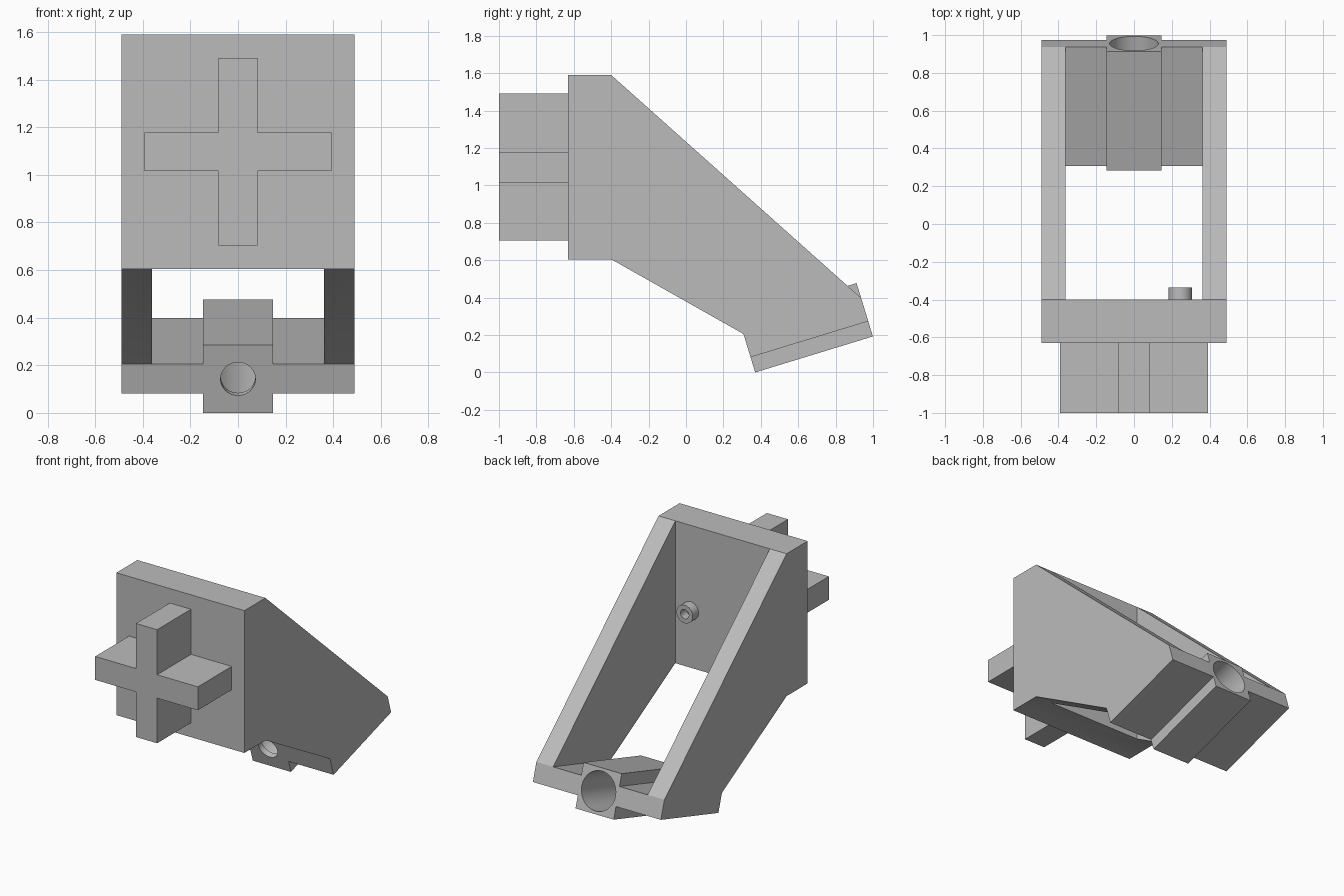
import bpy
import bmesh
from math import cos, sin, pi, radians
from mathutils import Vector

cube = bpy.data.objects.get("Cube")
if cube:
    bpy.data.objects.remove(cube, do_unlink=True)

GREY = (0.5, 0.5, 0.5, 1.0)
grey = bpy.data.materials.new("plain grey")
grey.use_nodes = True
grey.diffuse_color = GREY
for node in grey.node_tree.nodes:
    if node.type == 'BSDF_PRINCIPLED':
        node.inputs["Base Color"].default_value = GREY


def prism(name, points, direction):
    """Solid made by sweeping a flat outline along a vector."""
    bm = bmesh.new()
    face = bm.faces.new([bm.verts.new(p) for p in points])
    result = bmesh.ops.extrude_face_region(bm, geom=[face], use_keep_orig=True)
    moved = [g for g in result["geom"] if isinstance(g, bmesh.types.BMVert)]
    bmesh.ops.translate(bm, verts=moved, vec=direction)
    bmesh.ops.recalc_face_normals(bm, faces=bm.faces)
    mesh = bpy.data.meshes.new(name)
    bm.to_mesh(mesh)
    bm.free()
    mesh.materials.append(grey)
    obj = bpy.data.objects.new(name, mesh)
    bpy.context.collection.objects.link(obj)
    return obj


def side_prism(name, profile, half_width):
    """Sweep a (y, z) profile symmetrically across x."""
    points = [(-half_width, y, z) for y, z in profile]
    return prism(name, points, Vector((2 * half_width, 0, 0)))


def combine(target, tool, operation):
    """Apply a boolean and discard the tool."""
    mod = target.modifiers.new("cut", 'BOOLEAN')
    mod.operation = operation
    mod.solver = 'EXACT'
    mod.object = tool
    bpy.context.view_layer.update()
    graph = bpy.context.evaluated_depsgraph_get()
    mesh = bpy.data.meshes.new_from_object(target.evaluated_get(graph))
    target.modifiers.remove(mod)
    target.data = mesh
    bpy.data.objects.remove(tool, do_unlink=True)


def smooth(obj):
    obj.data.shade_smooth()
    obj.data.set_sharp_from_angle(angle=radians(30))


def ring_points(centre, axis_a, axis_b, radius, sides=64):
    return [centre + radius * (axis_a * cos(2 * pi * i / sides)
                               + axis_b * sin(2 * pi * i / sides))
            for i in range(sides)]


# Tilted frame of the lower base: along the bore, and up from its underside
TILT = radians(17)
LENGTH = 0.658
along = Vector((0, cos(TILT), sin(TILT)))
up = Vector((0, -sin(TILT), cos(TILT)))
side = Vector((1, 0, 0))
corner = Vector((0, 0.37, 0))


def tilted(u, v):
    p = corner + along * u + up * v
    return (p.y, p.z)


# Bracket: full side profile, hollowed between the two side walls
FLOOR_BOTTOM, FLOOR_TOP, SOCKET_TOP = 0.085, 0.215, 0.298
bracket = side_prism("slanted_bracket", [
    (-0.63, 0.605), (-0.63, 1.59), (-0.40, 1.59),
    tilted(LENGTH, FLOOR_TOP), tilted(LENGTH, FLOOR_BOTTOM),
    tilted(0, FLOOR_BOTTOM), tilted(0, FLOOR_TOP), (-0.40, 0.605)], 0.49)
hollow = side_prism("hollow_cutter", [
    (-0.40, 2), (2, 2), tilted(1.7, FLOOR_TOP),
    tilted(-0.1, FLOOR_TOP), (-0.40, 0.1)], 0.362)
combine(bracket, hollow, 'DIFFERENCE')

# Socket block through the middle of the base
socket = side_prism("socket_block", [
    tilted(0, 0), tilted(LENGTH, 0),
    tilted(LENGTH, SOCKET_TOP), tilted(0, SOCKET_TOP)], 0.146)
combine(bracket, socket, 'UNION')

# Wide bore from the back, narrow opening through the front lip
for start, end, radius in ((0.04, LENGTH + 0.1, 0.129), (-0.1, 0.1, 0.073)):
    centre = corner + along * start + up * (SOCKET_TOP / 2)
    bore = prism("bore_cutter", ring_points(centre, side, up, radius),
                 along * (end - start))
    combine(bracket, bore, 'DIFFERENCE')
smooth(bracket)

# Cross-shaped tenon on the front
ARM, HALF, MID = 0.393, 0.081, 1.097
quarter = [(HALF, HALF), (HALF, ARM), (-HALF, ARM)]
outline = []
for turn in range(4):
    c, s = round(cos(turn * pi / 2)), round(sin(turn * pi / 2))
    outline += [(x * c - z * s, -1.0, MID + x * s + z * c) for x, z in quarter]
prism("cross_tenon", outline, Vector((0, 0.37, 0)))

# Small ring boss on the inner face of the front slab
z_axis = Vector((0, 0, 1))
boss_centre = Vector((0.245, -0.41, 1.0))
boss = prism("ring_boss", ring_points(boss_centre, side, z_axis, 0.062, 32),
             Vector((0, 0.075, 0)))
boss_hole = prism("boss_cutter",
                  ring_points(boss_centre + Vector((0, 0.01, 0)), side, z_axis, 0.032, 32),
                  Vector((0, 0.1, 0)))
combine(boss, boss_hole, 'DIFFERENCE')
smooth(boss)
